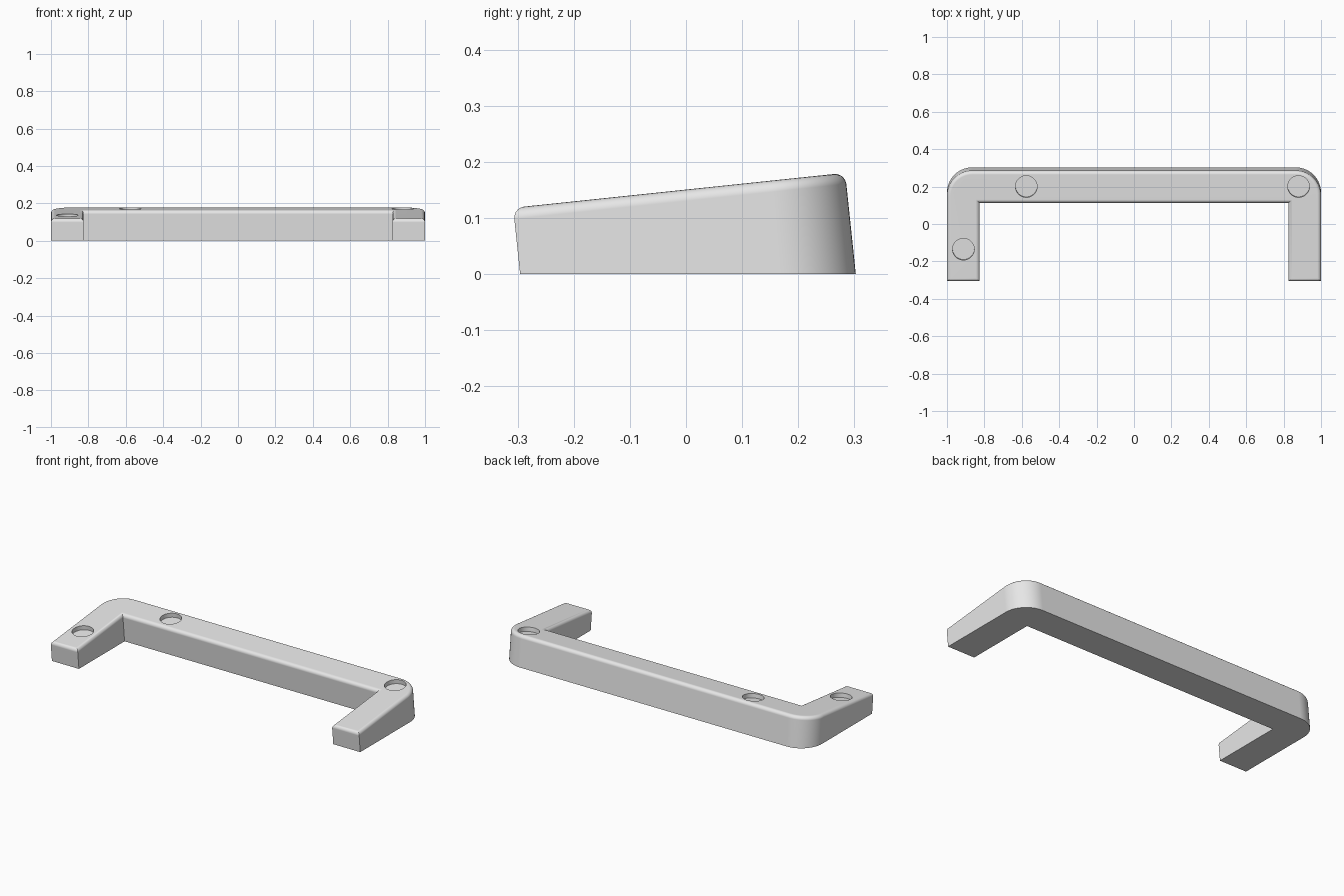
import bpy, bmesh
from math import cos, sin, pi, radians
from mathutils import Matrix, Vector

if "Cube" in bpy.data.objects:
    bpy.data.objects.remove(bpy.data.objects["Cube"], do_unlink=True)

TILT = radians(6)
FRONT, BACK, INNER_Y = -0.294, 0.301, 0.127
INNER_X, TOP, RADIUS, FILLET = 0.825, 0.15, 0.135, 0.02
HOLE_RADIUS, HOLE_DEPTH = 0.058, 0.025
HOLES = [(-0.912, -0.12), (-0.576, 0.217), (0.88, 0.217)]

grey = bpy.data.materials.new("plain grey")
grey.use_nodes = True
grey.diffuse_color = (0.8, 0.8, 0.8, 1)
grey.node_tree.nodes["Principled BSDF"].inputs["Base Color"].default_value = (0.8, 0.8, 0.8, 1)


def make_object(name, bm):
    mesh = bpy.data.meshes.new(name)
    bm.to_mesh(mesh)
    bm.free()
    mesh.materials.append(grey)
    obj = bpy.data.objects.new(name, mesh)
    bpy.context.collection.objects.link(obj)
    return obj


# Right half of the U outline, with the rounded back corner
steps = 14
half = [(INNER_X, INNER_Y), (INNER_X, FRONT), (1, FRONT)]
for i in range(steps + 1):
    a = i / steps * pi / 2
    half.append((1 - RADIUS + RADIUS * cos(a), BACK - RADIUS + RADIUS * sin(a)))
outline = half + [(-x, y) for x, y in reversed(half)]

# Extruded body with filleted upper rim
bm = bmesh.new()
base = bm.faces.new([bm.verts.new((x, y, -0.15)) for x, y in outline])
extruded = bmesh.ops.extrude_face_region(bm, geom=[base], use_keep_orig=True)
top_verts = [v for v in extruded["geom"] if isinstance(v, bmesh.types.BMVert)]
bmesh.ops.translate(bm, verts=top_verts, vec=(0, 0, TOP + 0.15))
bmesh.ops.recalc_face_normals(bm, faces=bm.faces)
rim = [e for e in bm.edges if all(v.co.z > TOP - 0.001 for v in e.verts)]
bmesh.ops.bevel(bm, geom=rim, offset=FILLET, segments=5, profile=0.5,
                affect='EDGES', clamp_overlap=False)

# Lean the body and cut it level at the ground
tilt = Matrix.Rotation(TILT, 4, 'X')
bmesh.ops.transform(bm, matrix=tilt, verts=bm.verts)
cut = bmesh.ops.bisect_plane(bm, geom=bm.verts[:] + bm.edges[:] + bm.faces[:],
                             plane_co=(0, 0, 0), plane_no=(0, 0, 1), clear_inner=True)
cut_edges = [e for e in cut["geom_cut"] if isinstance(e, bmesh.types.BMEdge)]
bmesh.ops.contextual_create(bm, geom=cut_edges)
bmesh.ops.recalc_face_normals(bm, faces=bm.faces)
body = make_object("wedge_frame", bm)

# Shallow round pockets for the feet
bm = bmesh.new()
height = 0.1
for x, y in HOLES:
    centre = Vector((x, y, TOP - HOLE_DEPTH + height / 2))
    bmesh.ops.create_cone(bm, cap_ends=True, segments=48, radius1=HOLE_RADIUS,
                          radius2=HOLE_RADIUS, depth=height,
                          matrix=tilt @ Matrix.Translation(centre))
cutter = make_object("pocket_cutter", bm)
cutter.hide_render = True

pockets = body.modifiers.new("pockets", 'BOOLEAN')
pockets.operation = 'DIFFERENCE'
pockets.solver = 'EXACT'
pockets.object = cutter
bpy.ops.object.select_all(action='DESELECT')
body.select_set(True)
bpy.context.view_layer.objects.active = body
bpy.ops.object.modifier_apply(modifier=pockets.name)
bpy.data.objects.remove(cutter, do_unlink=True)

# Smooth fillets with flat large faces
bpy.ops.object.shade_smooth_by_angle(angle=radians(30))
weighted = body.modifiers.new("weighted normals", 'WEIGHTED_NORMAL')
weighted.keep_sharp = True
